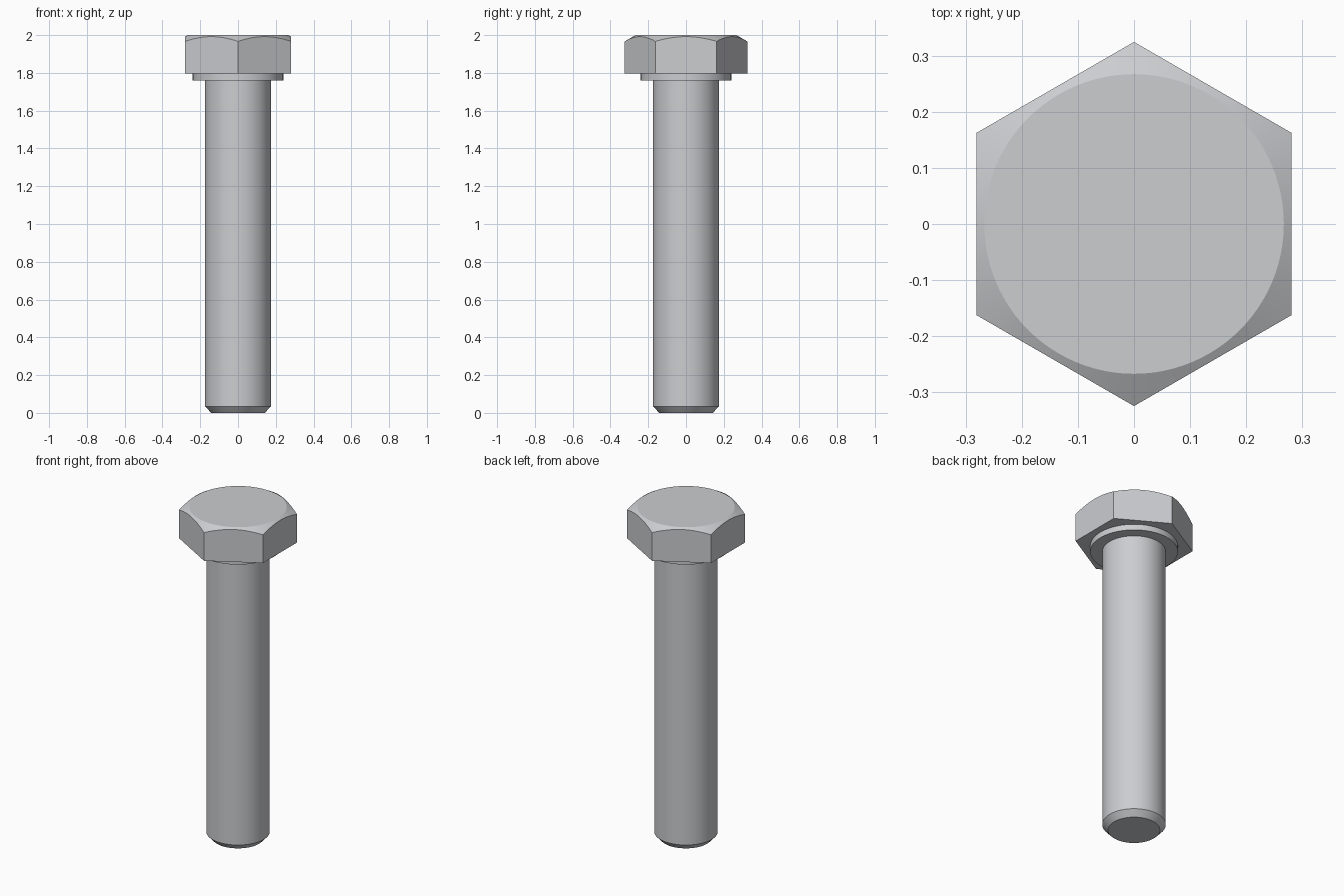
import bpy, bmesh, math

cube = bpy.data.objects.get("Cube")
if cube:
    bpy.data.objects.remove(cube, do_unlink=True)

steel = bpy.data.materials.new("steel grey")
steel.use_nodes = True
colour = (0.6, 0.61, 0.63, 1)
steel.diffuse_color = colour
steel.node_tree.nodes["Principled BSDF"].inputs["Base Color"].default_value = colour

SEGMENTS = 96
ANGLES = [math.tau * i / SEGMENTS for i in range(SEGMENTS)]


def loft(name, rings):
    """Skin a stack of closed rings and cap both ends."""
    bm = bmesh.new()
    loops = [[bm.verts.new(p) for p in ring] for ring in rings]
    for low, high in zip(loops, loops[1:]):
        for i in range(SEGMENTS):
            j = (i + 1) % SEGMENTS
            bm.faces.new((low[i], low[j], high[j], high[i]))
    bm.faces.new(loops[0][::-1])
    bm.faces.new(loops[-1])
    mesh = bpy.data.meshes.new(name)
    bm.to_mesh(mesh)
    bm.free()
    mesh.materials.append(steel)
    obj = bpy.data.objects.new(name, mesh)
    bpy.context.collection.objects.link(obj)
    bpy.ops.object.select_all(action="DESELECT")
    obj.select_set(True)
    bpy.context.view_layer.objects.active = obj
    bpy.ops.object.shade_smooth_by_angle(angle=math.radians(20))
    return obj


def ring(radius, height):
    """Ring whose radius and height are functions of the angle."""
    return [(radius(a) * math.cos(a), radius(a) * math.sin(a), height(a))
            for a in ANGLES]


def circle(r, z):
    return ring(lambda a: r, lambda a: z)


# Hexagonal head with corners on the y axis and a conical top chamfer
HALF_FLATS, TOP_RADIUS = 0.281, 0.267
HEAD_BOTTOM, HEAD_TOP = 1.796, 2.0


def hexagon(a):
    sector = math.pi / 3
    return HALF_FLATS / math.cos((a + sector / 2) % sector - sector / 2)


def chamfer_height(a):
    return HEAD_TOP - (hexagon(a) - TOP_RADIUS) * math.tan(math.pi / 6)


loft("hex_head", [ring(hexagon, lambda a: HEAD_BOTTOM),
                  ring(hexagon, chamfer_height),
                  circle(TOP_RADIUS, HEAD_TOP)])

# Round washer face under the head
loft("washer_collar", [circle(0.24, 1.761), circle(0.24, HEAD_BOTTOM)])

# Plain shank with a chamfered tip
loft("shank", [circle(0.142, 0), circle(0.174, 0.035), circle(0.174, 1.761)])
